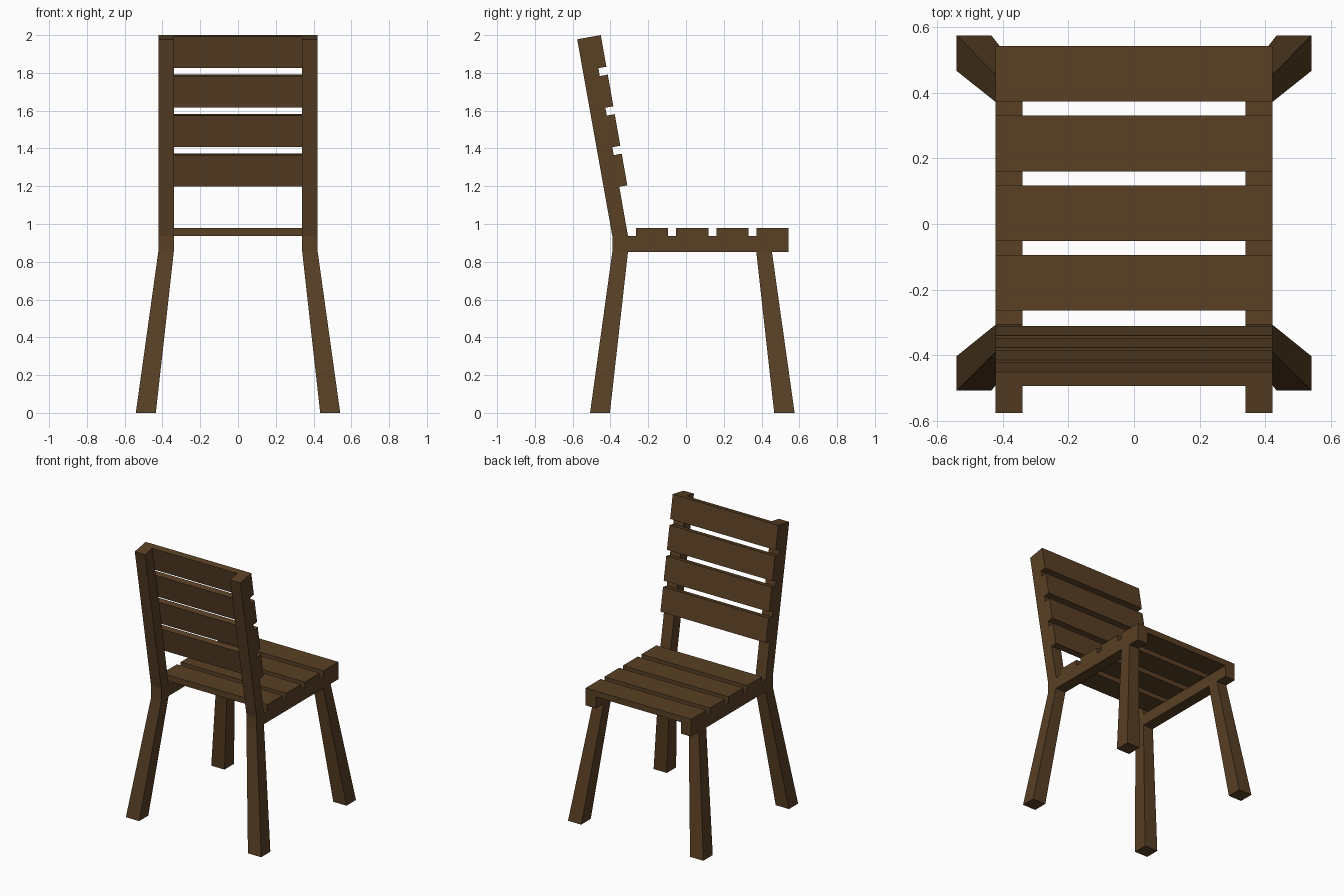
import bpy, bmesh, math
from mathutils import Vector

if "Cube" in bpy.data.objects:
    bpy.data.objects.remove(bpy.data.objects["Cube"])

wood = bpy.data.materials.new("dark_wood")
wood.diffuse_color = (0.1, 0.051, 0.018, 1)
wood.use_nodes = True
wood.node_tree.nodes["Principled BSDF"].inputs["Base Color"].default_value = wood.diffuse_color


def finish(name, bm):
    bmesh.ops.recalc_face_normals(bm, faces=bm.faces)
    me = bpy.data.meshes.new(name)
    bm.to_mesh(me)
    bm.free()
    me.materials.append(wood)
    ob = bpy.data.objects.new(name, me)
    bpy.context.collection.objects.link(ob)
    return ob


def beam(name, sections):
    """Square beam lofted through sections (x0, x1, y0, z_at_y0, y1, z_at_y1)."""
    bm = bmesh.new()
    rings = [[bm.verts.new(p) for p in ((x0, y0, z0), (x1, y0, z0), (x1, y1, z1), (x0, y1, z1))]
             for x0, x1, y0, z0, y1, z1 in sections]
    for a, b in zip(rings, rings[1:]):
        for i in range(4):
            j = (i + 1) % 4
            bm.faces.new((a[i], a[j], b[j], b[i]))
    bm.faces.new(rings[0])
    bm.faces.new(rings[-1])
    return finish(name, bm)


def mirrored(ob):
    m = ob.modifiers.new("mirror", 'MIRROR')
    m.use_axis = (True, False, False)
    return ob


IN, OUT = 0.34, 0.422          # inner and outer x of the side frames
RAIL_Z0, RAIL_Z1 = 0.853, 0.936
TILT = math.radians(10)
up = Vector((-math.sin(TILT), math.cos(TILT)))    # along the backrest (y, z)
fwd = Vector((math.cos(TILT), math.sin(TILT)))    # out of the backrest (y, z)
SLAT_T, SLAT_W, PITCH = 0.043, 0.17, 0.2125

# Back legs bending into the tilted backrest posts
slat_top = Vector((-0.451, 2.0))
post_f = slat_top - fwd * SLAT_T
post_b = post_f - fwd * 0.084
mirrored(beam("back_leg_and_post", [
    (0.435, 0.541, -0.508, 0, -0.403, 0),
    (IN, OUT, -0.39, RAIL_Z0, -0.307, RAIL_Z0),
    (IN, OUT, -0.39, RAIL_Z1, -0.307, RAIL_Z1),
    (IN, OUT, *post_b, *post_f)]))

# Front legs
mirrored(beam("front_leg", [
    (0.435, 0.541, 0.467, 0, 0.575, 0),
    (IN, OUT, 0.372, RAIL_Z0, 0.455, RAIL_Z0)]))

# Seat side rails
mirrored(beam("seat_rail", [
    (IN, OUT, -0.307, RAIL_Z0, 0.543, RAIL_Z0),
    (IN, OUT, -0.307, RAIL_Z1, 0.543, RAIL_Z1)]))

# Seat and backrest slats
for i in range(4):
    y1 = 0.543 - i * PITCH
    beam(f"seat_slat_{i + 1}", [
        (-OUT, OUT, y1 - SLAT_W, RAIL_Z1, y1, RAIL_Z1),
        (-OUT, OUT, y1 - SLAT_W, 0.979, y1, 0.979)])
    top_f = slat_top - up * (i * PITCH)
    low_f = top_f - up * SLAT_W
    beam(f"back_slat_{i + 1}", [
        (-OUT, OUT, *(low_f - fwd * SLAT_T), *low_f),
        (-OUT, OUT, *(top_f - fwd * SLAT_T), *top_f)])
